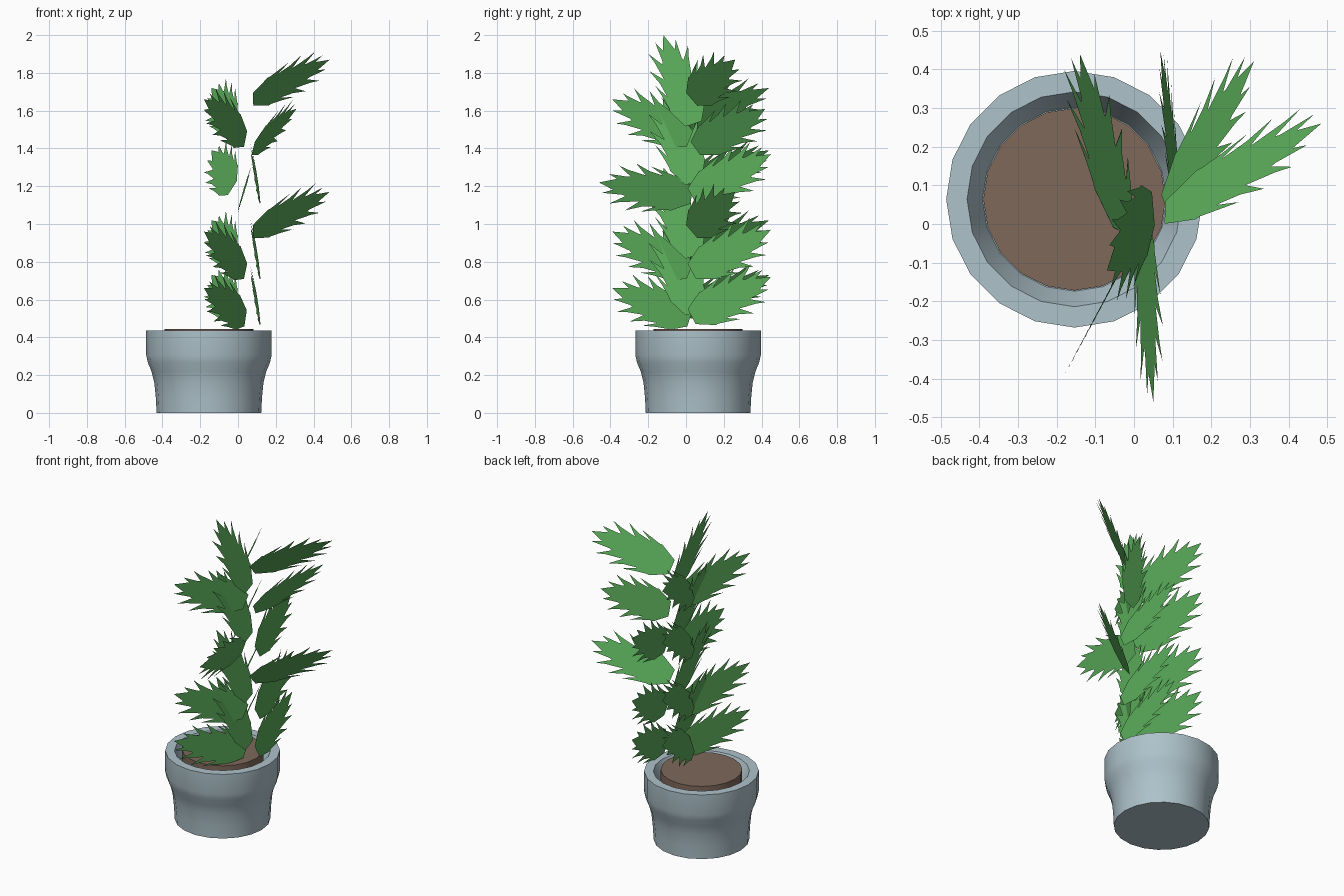
import bpy, bmesh, math
from mathutils import Vector

if "Cube" in bpy.data.objects:
    bpy.data.objects.remove(bpy.data.objects["Cube"])

CX, CY, SIDES = -0.154, 0.064, 20


def material(name, rgb):
    m = bpy.data.materials.new(name)
    m.diffuse_color = (*rgb, 1)
    m.use_nodes = True
    m.node_tree.nodes["Principled BSDF"].inputs["Base Color"].default_value = m.diffuse_color
    return m


def add_object(name, bm, mat):
    me = bpy.data.meshes.new(name)
    bm.to_mesh(me)
    bm.free()
    me.materials.append(mat)
    ob = bpy.data.objects.new(name, me)
    bpy.context.collection.objects.link(ob)
    return ob


def lathe(name, profile, mat):
    """Revolve an (r, z) profile and cap both ends."""
    bm = bmesh.new()
    rings = []
    for r, z in profile:
        rings.append([bm.verts.new((CX + r * math.cos(a), CY + r * math.sin(a), z))
                      for a in (2 * math.pi * i / SIDES for i in range(SIDES))])
    for lo, hi in zip(rings, rings[1:]):
        for i in range(SIDES):
            j = (i + 1) % SIDES
            bm.faces.new((lo[i], lo[j], hi[j], hi[i]))
    bm.faces.new(rings[0][::-1])
    bm.faces.new(rings[-1])
    ob = add_object(name, bm, mat)
    bpy.ops.object.select_all(action='DESELECT')
    ob.select_set(True)
    bpy.context.view_layer.objects.active = ob
    bpy.ops.object.shade_smooth_by_angle(angle=math.radians(30))


# Half width of the leaf blade along its length, ending in a point
BLADE = [(0, 0.045), (0.20, 0.098), (0.45, 0.082), (0.7, 0.055), (1, 0.0)]
# Spikes along each edge: start, end, distance of the spike's point from the midrib
SPIKES = [(0.16, 0.38, 0.112), (0.24, 0.50, 0.128), (0.36, 0.59, 0.108), (0.42, 0.66, 0.132),
          (0.53, 0.74, 0.092), (0.58, 0.84, 0.108), (0.72, 0.93, 0.054)]


def blade_width(t):
    for (a, wa), (b, wb) in zip(BLADE, BLADE[1:]):
        if t <= b:
            return wa + (wb - wa) * (t - a) / (b - a)
    return 0


def leaf(name, base, tip, across, mat):
    """Flat pointed blade with forward-swept spikes on both edges."""
    base, tip = Vector(base), Vector(tip)
    along = tip - base
    u = along.normalized()
    v = Vector(across)
    v = (v - u * v.dot(u)).normalized()
    bm = bmesh.new()

    def face(points):
        bm.faces.new([bm.verts.new(base + along * t + v * w) for t, w in points])

    face([(t, -w) for t, w in BLADE] + [(t, w) for t, w in BLADE[-2::-1]])
    for side in (-1, 1):
        for a, b, reach in SPIKES:
            a, b = a + 0.012 * side, b + 0.02 * side
            root = a + 0.11
            tri = [(a, side * blade_width(a)), (root, side * blade_width(root)),
                   (b, side * reach)]
            face(tri if side < 0 else tri[::-1])
    add_object(name, bm, mat)


pot_mat = material("pot_glaze", (0.42, 0.54, 0.59))
soil_mat = material("soil_brown", (0.21, 0.14, 0.105))
leaf_mat = material("leaf_green", (0.10, 0.40, 0.10))

# Pot with a thick rim and sloping inner wall, and the soil plug
lathe("pot", [(0.277, 0), (0.281, 0.08), (0.289, 0.16), (0.304, 0.22), (0.323, 0.265),
              (0.332, 0.305), (0.332, 0.435), (0.278, 0.435), (0.238, 0.34)], pot_mat)
lathe("soil", [(0.236, 0.335), (0.236, 0.445)], soil_mat)

# Leaf families: base xy, tip xy, width direction, (base z, tip z) of each repeat
families = {
    "right_leaf": ((0.08, 0.03), (0.485, 0.26), (-0.03, 0.12, -0.18),
                   [(1.66, 1.87), (0.96, 1.17)]),
    "back_right_leaf": ((0.08, 0.05), (0.31, 0.42), (-0.06, 0.09, -0.18),
                        [(1.40, 1.61)]),
    "back_leaf": ((0.115, 0.03), (0.068, 0.45), (-0.02, -0.1, 0.2),
                  [(1.15, 1.37), (0.75, 0.97), (0.51, 0.72)]),
    "front_left_leaf": ((0.04, 0.02), (-0.18, -0.39), (-0.09, -0.18, -0.44),
                        [(1.45, 1.66), (0.75, 0.96), (0.50, 0.66)]),
    "back_left_leaf": ((-0.03, -0.02), (-0.14, 0.44), (-0.11, 0.05, -0.17),
                       [(1.52, 1.72), (1.19, 1.39), (0.82, 1.02), (0.54, 0.73)]),
    "front_leaf": ((0.02, 0.03), (0.05, -0.46), (-0.27, -0.15, -0.95),
                   [(1.15, 1.22)]),
    "upright_leaf": ((0.05, 0.04), (-0.07, -0.12), (0, -1, 0),
                     [(1.53, 2.0), (1.22, 1.68), (0.83, 1.30), (0.53, 1.0)]),
}
for name, (b, t, across, heights) in families.items():
    for i, (zb, zt) in enumerate(heights):
        leaf(f"{name}_{i + 1}", (*b, zb), (*t, zt), across, leaf_mat)
